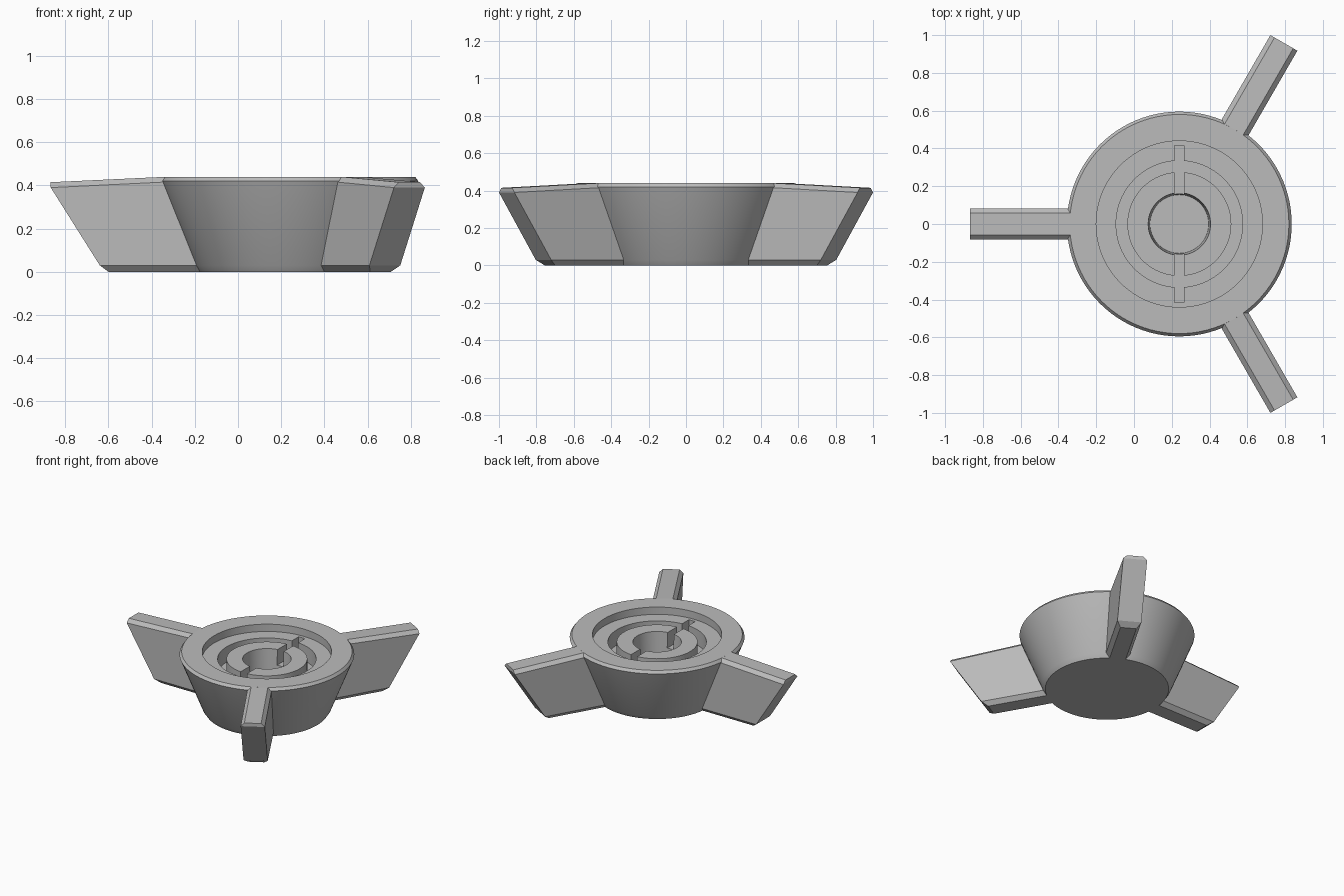
import bpy, bmesh, math
from mathutils import Matrix, Vector

if "Cube" in bpy.data.objects:
    bpy.data.objects.remove(bpy.data.objects["Cube"])

CX = 0.24  # hub axis sits off the bounding box centre

grey = bpy.data.materials.new("light grey")
grey.diffuse_color = (0.5, 0.5, 0.5, 1)
grey.use_nodes = True
grey.node_tree.nodes["Principled BSDF"].inputs["Base Color"].default_value = grey.diffuse_color


def make(name, bm):
    bmesh.ops.recalc_face_normals(bm, faces=bm.faces)
    me = bpy.data.meshes.new(name)
    bm.to_mesh(me)
    bm.free()
    me.materials.append(grey)
    ob = bpy.data.objects.new(name, me)
    bpy.context.collection.objects.link(ob)
    return ob


def activate(ob):
    bpy.ops.object.select_all(action='DESELECT')
    ob.select_set(True)
    bpy.context.view_layer.objects.active = ob


# Hub: tapered body with stepped recess, ring groove and centre hole
profile = [(0, 0), (0.42, 0), (0.44, 0.03), (0.595, 0.42), (0.58, 0.44),
           (0.44, 0.44), (0.44, 0.385), (0.335, 0.385), (0.335, 0.27),
           (0.275, 0.27), (0.275, 0.385), (0.165, 0.385), (0.155, 0.2), (0, 0.2)]
bm = bmesh.new()
vs = [bm.verts.new((r, 0, z)) for r, z in profile]
edges = [bm.edges.new(p) for p in zip(vs, vs[1:])]
bmesh.ops.spin(bm, geom=vs + edges, cent=(0, 0, 0), axis=(0, 0, 1),
               angle=math.tau, steps=96, use_merge=True)
bmesh.ops.remove_doubles(bm, verts=bm.verts, dist=1e-5)
bmesh.ops.translate(bm, verts=bm.verts, vec=(CX, 0, 0))
hub = make("hub", bm)

# Slot across the hub, cut through the inner ring and recess floor
bm = bmesh.new()
bmesh.ops.create_cube(bm, size=1, matrix=Matrix.Translation((CX, 0, 0.345))
                      @ Matrix.Diagonal((0.052, 0.83, 0.15, 1)))
cutter = make("slot_cutter", bm)
cutter.hide_render = True
activate(hub)
cut = hub.modifiers.new("slot", 'BOOLEAN')
cut.operation = 'DIFFERENCE'
cut.solver = 'EXACT'
cut.object = cutter
bpy.ops.object.modifier_apply(modifier="slot")
bpy.data.objects.remove(cutter)
activate(hub)
bpy.ops.object.shade_smooth_by_angle(angle=math.radians(15))

# Blades: chamfered top and bottom, raked tip
# levels: half width, inner radius, inner z, outer radius, outer z
levels = [(0.055, 0.41, 0.0, 0.84, 0.0), (0.0825, 0.42, 0.03, 0.88, 0.03),
          (0.0825, 0.575, 0.416, 1.107, 0.39), (0.057, 0.575, 0.44, 1.107, 0.415)]
for i, deg in enumerate((60, 180, 300)):
    bm = bmesh.new()
    ends = []
    for a in (1, 3):
        right = [bm.verts.new((l[a], -l[0], l[a + 1])) for l in levels]
        left = [bm.verts.new((l[a], l[0], l[a + 1])) for l in reversed(levels)]
        ends.append(right + left)
    inner, outer = ends
    for end in ends:  # end caps, split by level
        for k in range(3):
            bm.faces.new((end[k], end[k + 1], end[6 - k], end[7 - k]))
    for k in range(8):
        n = (k + 1) % 8
        bm.faces.new((inner[k], inner[n], outer[n], outer[k]))
    bmesh.ops.transform(bm, verts=bm.verts, matrix=Matrix.Translation((CX, 0, 0))
                        @ Matrix.Rotation(math.radians(deg), 4, 'Z'))
    make(f"blade_{i + 1}", bm)
